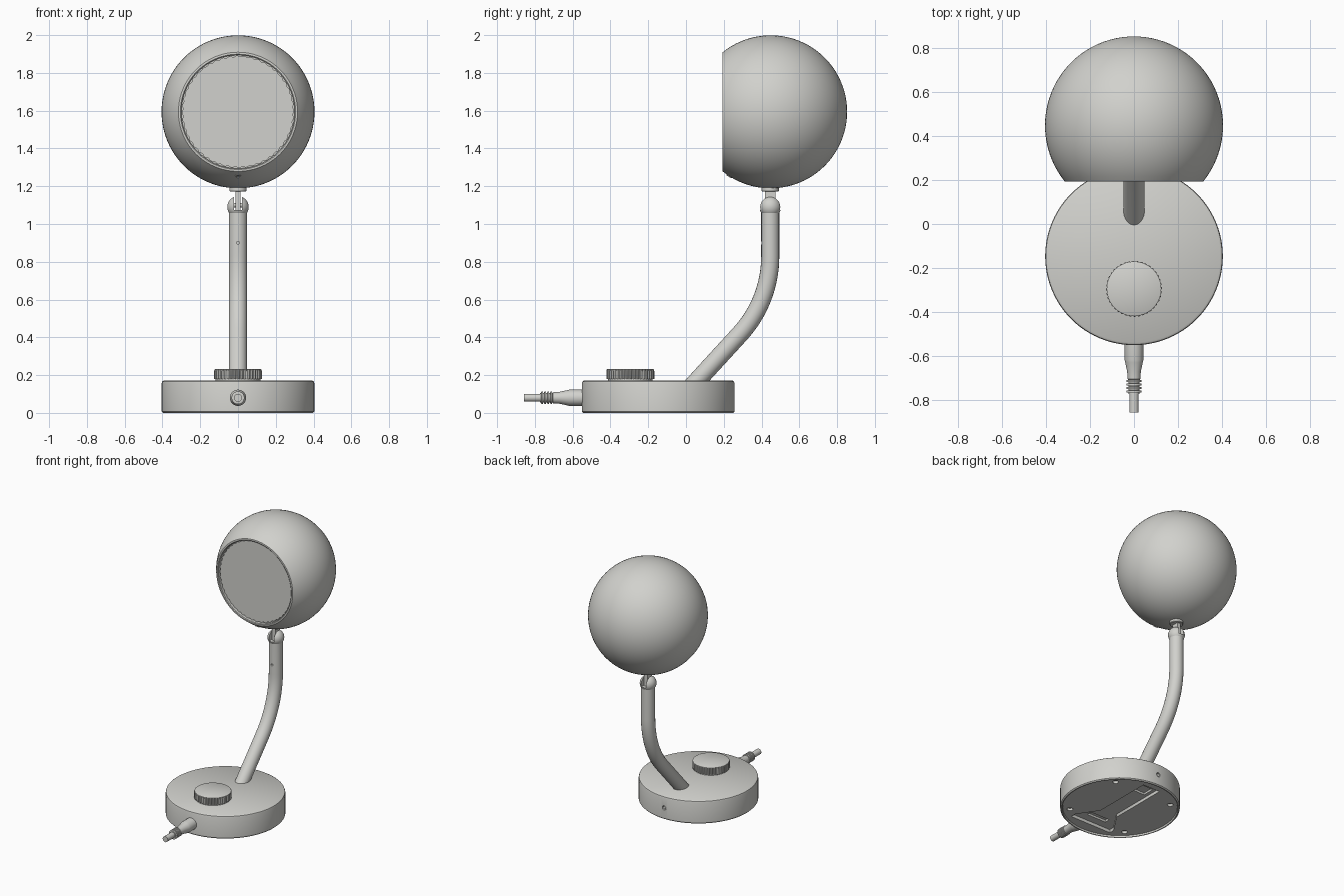
import bpy, bmesh, math
from mathutils import Matrix, Vector

if "Cube" in bpy.data.objects:
    bpy.data.objects.remove(bpy.data.objects["Cube"])

grey = bpy.data.materials.new("warm light grey")
grey.diffuse_color = (0.64, 0.64, 0.61, 1)
grey.use_nodes = True
grey.node_tree.nodes["Principled BSDF"].inputs["Base Color"].default_value = grey.diffuse_color

FORWARD = Matrix.Rotation(math.pi / 2, 4, 'X')      # local z -> -y


def finish(ob, angle=35):
    ob.data.materials.clear()
    ob.data.materials.append(grey)
    bpy.ops.object.select_all(action='DESELECT')
    ob.select_set(True)
    bpy.context.view_layer.objects.active = ob
    bpy.ops.object.shade_smooth_by_angle(angle=math.radians(angle))
    return ob


def from_bmesh(name, bm, matrix=Matrix()):
    bmesh.ops.recalc_face_normals(bm, faces=bm.faces[:])
    bm.transform(matrix)
    me = bpy.data.meshes.new(name)
    bm.to_mesh(me)
    bm.free()
    ob = bpy.data.objects.new(name, me)
    bpy.context.collection.objects.link(ob)
    return ob


def lathe(name, profile, origin, rot=Matrix(), seg=64):
    """Spin (radius, height[, tooth depth]) points around local z."""
    bm = bmesh.new()
    rings = []
    for p in profile:
        r, h = p[0], p[1]
        d = p[2] if len(p) > 2 else 0
        if r == 0:
            rings.append([bm.verts.new((0, 0, h))])
            continue
        ring = []
        for k in range(seg):
            a = 2 * math.pi * k / seg
            rr = r - d * (k // 2 % 2)
            ring.append(bm.verts.new((rr * math.cos(a), rr * math.sin(a), h)))
        rings.append(ring)
    for a, b in zip(rings, rings[1:]):
        for k in range(seg):
            n = (k + 1) % seg
            if len(a) == 1:
                bm.faces.new((a[0], b[k], b[n]))
            elif len(b) == 1:
                bm.faces.new((a[k], a[n], b[0]))
            else:
                bm.faces.new((a[k], a[n], b[n], b[k]))
    return from_bmesh(name, bm, Matrix.Translation(origin) @ rot)


def cylinder(name, r, h, origin, rot=Matrix(), seg=24):
    return lathe(name, [(0, -h / 2), (r, -h / 2), (r, h / 2), (0, h / 2)], origin, rot, seg)


def prism(name, outline, z0, z1):
    bm = bmesh.new()
    f = bm.faces.new([bm.verts.new((x, y, z0)) for x, y in outline])
    ext = bmesh.ops.extrude_face_region(bm, geom=[f])
    top = [v for v in ext['geom'] if isinstance(v, bmesh.types.BMVert)]
    bmesh.ops.translate(bm, verts=top, vec=(0, 0, z1 - z0))
    return from_bmesh(name, bm)


def rect(x0, x1, y0, y1):
    return [(x0, y0), (x1, y0), (x1, y1), (x0, y1)]


def cut(ob, cutters):
    for c in cutters:
        c.hide_render = True
        m = ob.modifiers.new("cut", 'BOOLEAN')
        m.operation, m.solver, m.object = 'DIFFERENCE', 'EXACT', c
        bpy.context.view_layer.objects.active = ob
        bpy.ops.object.modifier_apply(modifier=m.name)
        bpy.data.objects.remove(c)


# --- base: round puck with a sunken underside -------------------------------
BY = -0.147
base = lathe("base", [(0, .012), (.387, .012), (.39, 0), (.397, 0), (.404, .007),
                      (.404, .157), (.401, .166), (.392, .172), (0, .172)],
             (0, BY, 0), seg=96)
channel = [(-.07, .33), (-.07, -.12), (-.17, -.27), (-.17, -.31),
           (.17, -.31), (.17, -.27), (.07, -.12), (.07, .33)]
cutters = [prism("c", [(x, y + BY) for x, y in channel], -.05, .035),
           prism("c", rect(-.045, .045, BY + .2, BY + .29), -.05, .05),
           prism("c", rect(-.08, .08, BY - .25, BY - .21), -.05, .05),
           cylinder("c", .016, .05, (0, .257, .085), FORWARD)]
for sx in (-1, 1):
    for sy in (-1, 1):
        cutters.append(cylinder("c", .02, .06, (sx * .24, BY + sy * .24, 0)))
cut(base, cutters)
finish(base)
finish(cylinder("rear_screw", .011, .02, (0, .243, .085), FORWARD))

# --- dimmer knob with ribbed side -------------------------------------------
finish(lathe("knob", [(0, .165), (.118, .165), (.118, .18), (.127, .18, .006),
                      (.127, .222, .006), (.124, .23), (.119, .233), (0, .233)],
             (0, -.295, 0), seg=160))

# --- cable with ribbed strain relief ----------------------------------------
relief = [(0, -.02), (.043, -.02), (.043, .068), (.040, .08), (.031, .122), (.029, .155)]
for i in range(4):
    h = .158 + i * .016
    relief += [(.024, h), (.034, h + .001), (.034, h + .010), (.024, h + .011)]
relief += [(.024, .222), (0, .222)]
finish(lathe("strain_relief", relief, (0, -.55, .08), FORWARD, 40))
finish(cylinder("cable", .021, .11, (0, -.802, .08), FORWARD, 32))

# --- bent arm: slanted tube, arc, vertical tube -----------------------------
AY, ANG, R = .446, math.radians(42.5), .61
path = []
for i in range(17):
    t = ANG * (1 - i / 16)
    path.append(Vector((0, AY - R * (1 - math.cos(t)), .83 - R * math.sin(t))))
foot = path[0] - Vector((0, math.sin(ANG), math.cos(ANG))) * ((path[0].z - .11) / math.cos(ANG))
path = [foot] + path + [Vector((0, AY, 1.09))]
cu = bpy.data.curves.new("arm", 'CURVE')
cu.dimensions = '3D'
cu.bevel_depth, cu.bevel_resolution, cu.use_fill_caps = .048, 8, True
sp = cu.splines.new('POLY')
sp.points.add(len(path) - 1)
for pt, co in zip(sp.points, path):
    pt.co = (*co, 1)
arm = bpy.data.objects.new("arm", cu)
bpy.context.collection.objects.link(arm)
bpy.ops.object.select_all(action='DESELECT')
arm.select_set(True)
bpy.context.view_layer.objects.active = arm
bpy.ops.object.convert(target='MESH')
arm = bpy.context.view_layer.objects.active
cut(arm, [cylinder("c", .008, .04, (0, AY - .045, .9), FORWARD, 16),
          prism("c", rect(-.02, .02, AY - .1, AY + .1), 1.075, 1.2)])
finish(arm)

# --- slotted ball joint and the tab that turns in it ------------------------
ball = lathe("joint_ball", [(0, -.057)] +
             [(.057 * math.sin(a), -.057 * math.cos(a))
              for a in (math.pi * i / 16 for i in range(1, 16))] + [(0, .057)],
             (0, AY, 1.09), seg=40)
cut(ball, [prism("c", rect(-.02, .02, AY - .1, AY + .1), 1.075, 1.2)])
finish(ball)
finish(prism("joint_tab", rect(-.014, .014, AY - .027, AY + .027), 1.075, 1.2))
finish(cylinder("joint_pin", .012, .09, (0, AY, 1.1), Matrix.Rotation(math.pi / 2, 4, 'Y')))
finish(lathe("joint_collar", [(0, 1.172), (.042, 1.172), (.046, 1.176), (.046, 1.21), (0, 1.21)],
             (0, AY, 0), seg=40))

# --- head: sphere cut flat at the front, with a recessed lens ---------------
HC, HR, CUT = Vector((0, .448, 1.594)), .405, .254
end = math.pi - math.acos(CUT / HR)
prof = [(0, -HR)]
for i in range(1, 33):
    t = end * i / 32
    prof.append((HR * math.sin(t), -HR * math.cos(t)))
prof += [(.305, CUT + .001), (.300, CUT - .003), (.300, CUT - .03), (0, CUT - .03)]
finish(lathe("lamp_head", prof, HC, FORWARD, 96))
finish(lathe("lens", [(0, CUT - .035), (.297, CUT - .035, .005), (.297, CUT - .016, .005),
                      (.288, CUT - .016), (0, CUT - .016)], HC, FORWARD, 192))

# --- small screw under the lens ---------------------------------------------
n = Vector((0, -.22, -.342)).normalized()
finish(lathe("head_screw", [(0, -.02), (.016, -.02), (.016, .003), (.010, .004),
                            (.010, -.003), (0, -.003)], HC + n * HR,
             n.to_track_quat('Z', 'Y').to_matrix().to_4x4(), 24))
